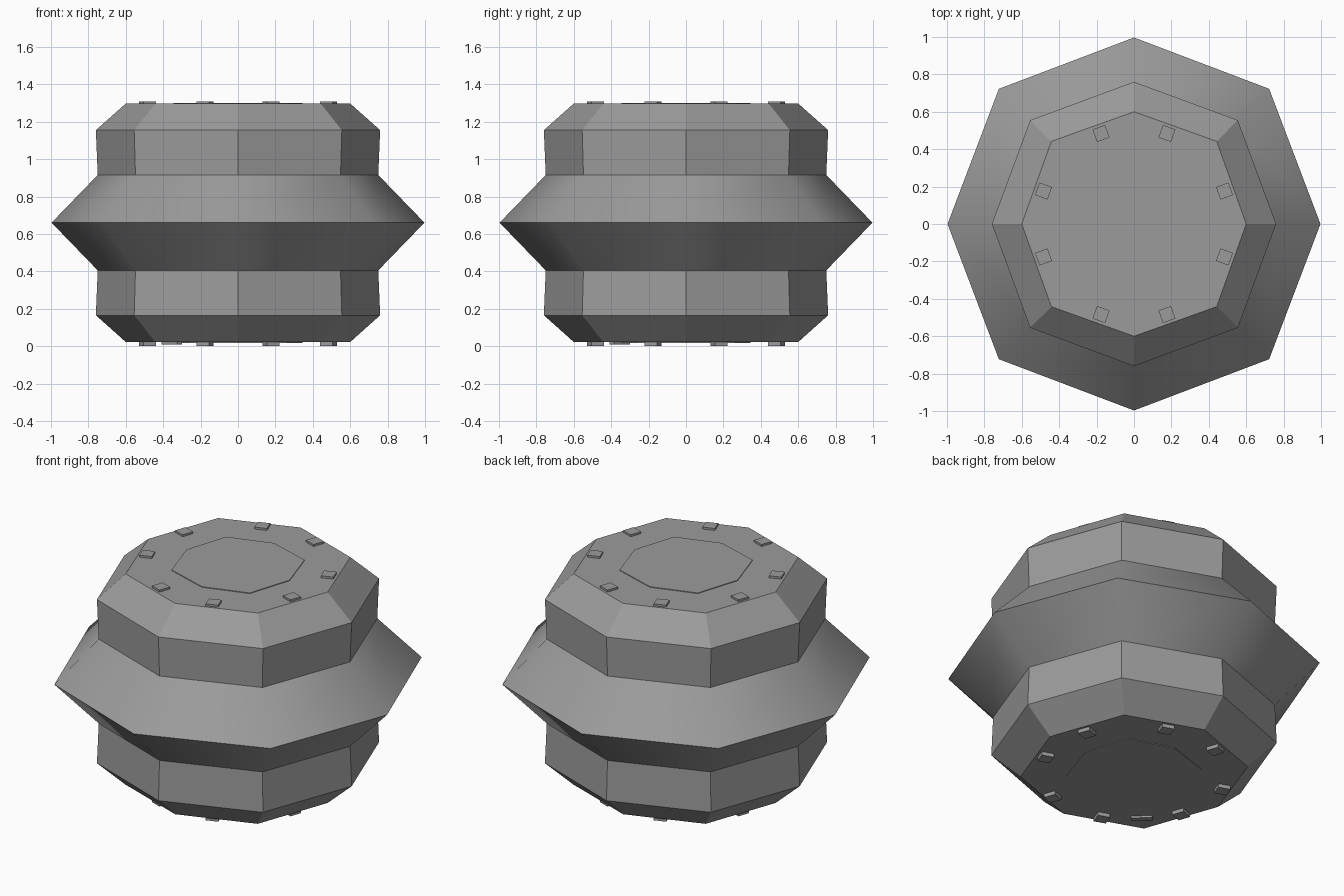
import bpy, bmesh, math
from mathutils import Matrix

if "Cube" in bpy.data.objects:
    bpy.data.objects.remove(bpy.data.objects["Cube"], do_unlink=True)

grey = bpy.data.materials.new("mid grey")
grey.use_nodes = True
grey.diffuse_color = (0.33, 0.33, 0.33, 1)
grey.node_tree.nodes["Principled BSDF"].inputs["Base Color"].default_value = grey.diffuse_color

MID = 0.66          # height of the widest edge
DIAGONAL = 0.025    # diagonal corners stand out slightly further


def finish(bm, name):
    bmesh.ops.recalc_face_normals(bm, faces=bm.faces)
    mesh = bpy.data.meshes.new(name)
    bm.to_mesh(mesh)
    bm.free()
    mesh.materials.append(grey)
    obj = bpy.data.objects.new(name, mesh)
    bpy.context.collection.objects.link(obj)
    return obj


def octagon_lathe(name, profile, cap_start=False, cap_end=False, flip=False):
    """Eight-sided rings joined by quads; profile is (radius, height)."""
    bm = bmesh.new()
    rings = []
    for r, z in profile:
        ring = []
        for i in range(8):
            a = i * math.pi / 4
            rr = r + DIAGONAL * (i % 2)
            ring.append(bm.verts.new((rr * math.cos(a), rr * math.sin(a), z)))
        rings.append(ring)
    for lo, hi in zip(rings, rings[1:]):
        for i in range(8):
            j = (i + 1) % 8
            bm.faces.new((lo[i], lo[j], hi[j], hi[i]))
    if cap_start:
        bm.faces.new(rings[0][::-1])
    if cap_end:
        bm.faces.new(rings[-1])
    return finish(bm, name)


def block(name, size, x, y, z, angle):
    bm = bmesh.new()
    place = Matrix.Translation((x, y, z)) @ Matrix.Rotation(angle, 4, "Z")
    bmesh.ops.create_cube(bm, size=1, matrix=place @ Matrix.Diagonal((*size, 1)))
    return finish(bm, name)


# Upper and lower drums with a bevelled rim
octagon_lathe("upper_drum", [(0.75, 0.915), (0.76, 1.155), (0.6, 1.297)], cap_end=True)
octagon_lathe("lower_drum", [(0.6, 0.022), (0.76, 0.165), (0.75, 0.405)], cap_start=True)

# Wide pointed collar, softly shaded round its slopes
collar = octagon_lathe("collar", [(0.75, 0.405), (0.997, MID), (0.75, 0.915)])
for o in bpy.context.selected_objects:
    o.select_set(False)
collar.select_set(True)
bpy.context.view_layer.objects.active = collar
bpy.ops.object.shade_smooth_by_angle(angle=math.radians(40))

# Thin centre plates
octagon_lathe("top_plate", [(0.345, 1.295), (0.345, 1.301)], True, True)
octagon_lathe("bottom_plate", [(0.345, 0.018), (0.345, 0.024)], True, True)

# Square studs set round both ends
for end, low, high in (("top", 1.295, 1.309), ("bottom", 0.0, 0.024)):
    for quarter in range(4):
        for lean in (-20, 20):
            a = math.radians(quarter * 90 + lean)
            block(f"{end}_stud", (0.071, 0.071, high - low),
                  0.515 * math.cos(a), 0.515 * math.sin(a), (low + high) / 2, a)

# Small bar under the base
block("base_bar", (0.12, 0.035, 0.014), -0.355, -0.355, 0.017, -math.pi / 4)
